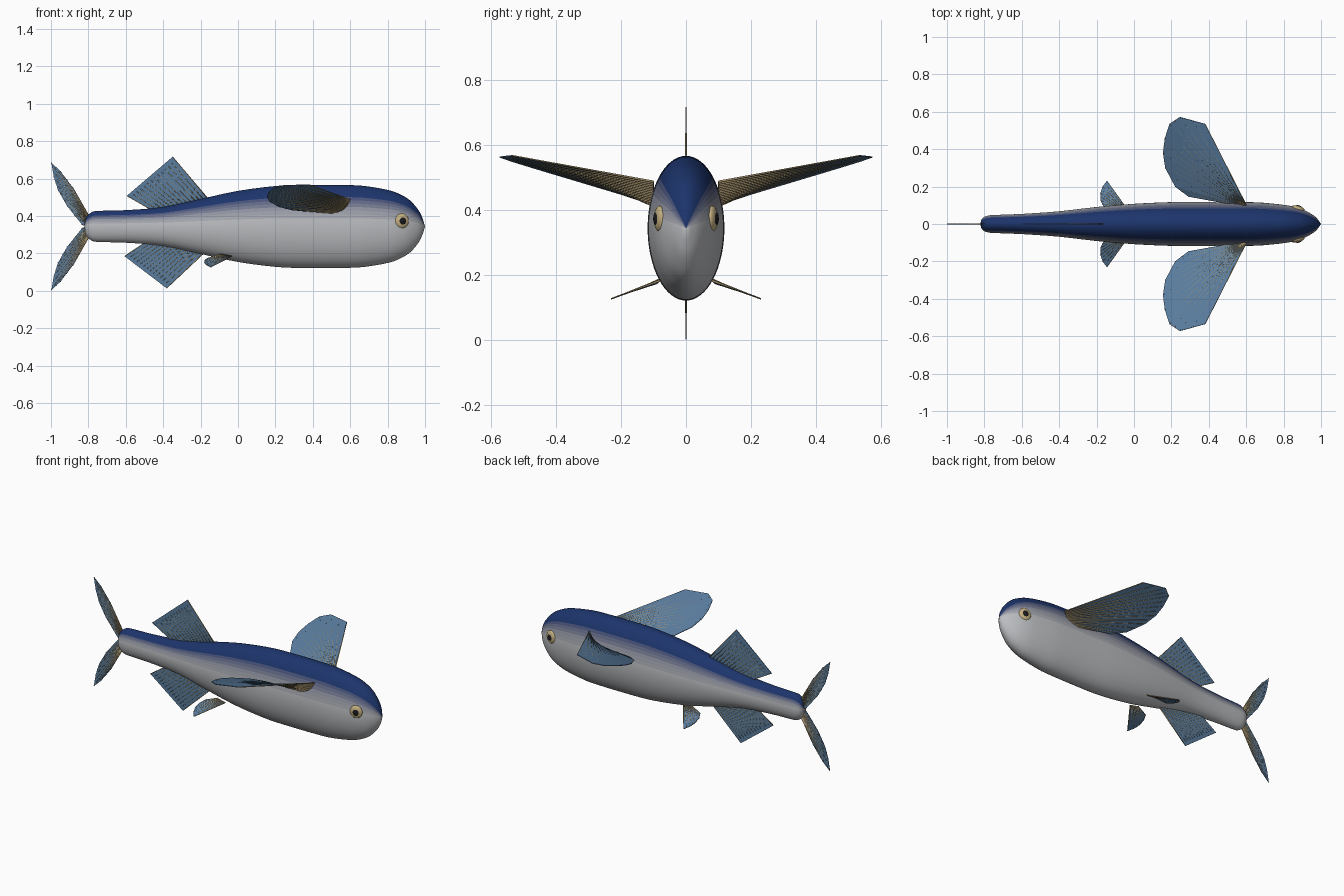
import bpy, bmesh, math
from mathutils import Vector, Matrix

if "Cube" in bpy.data.objects:
    bpy.data.objects.remove(bpy.data.objects["Cube"])

CZ = 0.344  # height of the body axis


def material(name, rgb):
    m = bpy.data.materials.new(name)
    m.diffuse_color = (*rgb, 1)
    m.use_nodes = True
    m.node_tree.nodes["Principled BSDF"].inputs["Base Color"].default_value = m.diffuse_color
    return m


def add_object(name, bm, mats, smooth=True):
    bmesh.ops.recalc_face_normals(bm, faces=bm.faces)
    me = bpy.data.meshes.new(name)
    for f in bm.faces:
        f.smooth = smooth
    bm.to_mesh(me)
    bm.free()
    for m in mats:
        me.materials.append(m)
    ob = bpy.data.objects.new(name, me)
    bpy.context.collection.objects.link(ob)
    return ob


def lerp(a, b, t):
    return a + (b - a) * t


def catmull(p, q, r, s, t):
    return 0.5 * (2 * q + (r - p) * t + (2 * p - 5 * q + 4 * r - s) * t * t
                  + (3 * q - p - 3 * r + s) * t ** 3)


membrane_mat = material("fin_blue", (0.10, 0.20, 0.34))
ray_mat = material("ray_tan", (0.38, 0.29, 0.15))
iris_mat = material("iris_gold", (0.55, 0.43, 0.22))
pupil_mat = material("pupil_black", (0.01, 0.01, 0.012))

# Body: elliptical rings along x, (x, half height, half width)
stations = [Vector(s) for s in (
    (-0.818, 0.03, 0.018), (-0.808, 0.055, 0.034), (-0.785, 0.074, 0.044),
    (-0.75, 0.083, 0.048), (-0.60, 0.087, 0.054), (-0.40, 0.104, 0.068),
    (-0.20, 0.147, 0.091), (0.0, 0.190, 0.108), (0.2, 0.216, 0.117),
    (0.35, 0.222, 0.118), (0.6, 0.221, 0.117), (0.7, 0.213, 0.113),
    (0.81, 0.193, 0.101), (0.87, 0.170, 0.089), (0.92, 0.139, 0.070),
    (0.968, 0.083, 0.040), (0.99, 0.034, 0.015))]
SEG, BANDS = 64, 10
navy, grey = Vector((0.012, 0.035, 0.15)), Vector((0.50, 0.51, 0.53))
body_mats = [material(f"skin_{i}", lerp(grey, navy, i / (BANDS - 1))) for i in range(BANDS)]

profile = []
for i in range(len(stations) - 1):
    p, s = stations[max(i - 1, 0)], stations[min(i + 2, len(stations) - 1)]
    for k in range(3):
        profile.append(catmull(p, stations[i], stations[i + 1], s, k / 3))
profile.append(stations[-1])

bm = bmesh.new()
rings = []
for x, h, w in profile:
    rings.append([bm.verts.new((x, w * math.cos(a), CZ + h * math.sin(a)))
                  for a in (2 * math.pi * j / SEG for j in range(SEG))])


def paint(face, j):
    up = math.sin(2 * math.pi * (j + 0.5) / SEG)
    t = min(max((up - 0.12) / 0.62, 0), 1)
    face.material_index = round(t * (BANDS - 1))


for a, b in zip(rings, rings[1:]):
    for j in range(SEG):
        k = (j + 1) % SEG
        paint(bm.faces.new((a[j], a[k], b[k], b[j])), j)
for ring, x in ((rings[0], -0.821), (rings[-1], 1.0)):
    tip = bm.verts.new((x, 0, CZ))
    for j in range(SEG):
        paint(bm.faces.new((ring[j], ring[(j + 1) % SEG], tip)), j)
add_object("body", bm, body_mats)


# Fins: thin membrane fanned from a base line to an outer edge, with slim rays
def fin(name, base, edge, sub, side=1, flip_z=False):
    def place(p):
        p = Vector(p)
        return Vector((p.x, p.y * side, 2 * CZ - p.z if flip_z else p.z))
    edge = [place(p) for p in edge]
    b0, b1 = place(base[0]), place(base[1])
    tips = [lerp(a, b, k / sub) for a, b in zip(edge, edge[1:]) for k in range(sub)]
    tips.append(edge[-1])
    n = len(tips) - 1
    roots = [lerp(b0, b1, i / n) for i in range(n + 1)]

    bm = bmesh.new()
    vr = [bm.verts.new(p) for p in roots]
    vt = [bm.verts.new(p) for p in tips]
    for i in range(n):
        bm.faces.new((vr[i], vr[i + 1], vt[i + 1], vt[i]))
    ob = add_object(name + "_membrane", bm, [membrane_mat], smooth=False)
    mod = ob.modifiers.new("thickness", "SOLIDIFY")
    mod.thickness, mod.offset = 0.004, 0

    bm = bmesh.new()
    for r, t in zip(roots, tips):
        d = t - r
        mat = Matrix.Translation((r + t) / 2) @ d.to_track_quat("Z", "Y").to_matrix().to_4x4()
        bmesh.ops.create_cone(bm, cap_ends=True, segments=6, radius1=0.0035,
                              radius2=0.0022, depth=d.length, matrix=mat)
    add_object(name + "_rays", bm, [ray_mat])


for side, label in ((1, "left"), (-1, "right")):
    # Wing-like pectoral fins
    fin("pectoral_fin_" + label, ((0.60, 0.10, 0.487), (0.56, 0.10, 0.412)),
        ((0.38, 0.535, 0.567), (0.245, 0.572, 0.563), (0.19, 0.535, 0.55),
         (0.165, 0.46, 0.527), (0.155, 0.38, 0.503), (0.167, 0.30, 0.479),
         (0.22, 0.20, 0.449), (0.29, 0.148, 0.432)), 2, side)
    # Small pelvic fins
    fin("pelvic_fin_" + label, ((-0.035, 0.075, 0.185), (-0.09, 0.070, 0.195)),
        ((-0.145, 0.23, 0.127), (-0.168, 0.20, 0.138), (-0.180, 0.165, 0.150),
         (-0.178, 0.125, 0.163), (-0.162, 0.09, 0.174)), 2, side)

    # Eyes: flattened gold ball with a dark pupil
    turn = Matrix.Rotation(-side * 0.25, 4, "Z")
    for part, x, y, size, mat in (
            ("eye", 0.876, 0.081, (0.038, 0.016, 0.040), iris_mat),
            ("pupil", 0.880, 0.090, (0.020, 0.010, 0.021), pupil_mat)):
        bm = bmesh.new()
        bmesh.ops.create_uvsphere(bm, u_segments=24, v_segments=16, radius=1,
                                  matrix=Matrix.Translation((x, side * y, 0.373)) @ turn
                                  @ Matrix.Diagonal((*size, 1)))
        add_object(f"{part}_{label}", bm, [mat])

# Dorsal and anal fins
fin("dorsal_fin", ((-0.16, 0, 0.49), (-0.42, 0, 0.41)),
    ((-0.35, 0, 0.716), (-0.594, 0, 0.508)), 13)
fin("anal_fin", ((-0.175, 0, 0.21), (-0.44, 0, 0.295)),
    ((-0.382, 0, 0.014), (-0.606, 0, 0.184)), 13)

# Forked tail
for label, flip in (("upper", False), ("lower", True)):
    fin("tail_fin_" + label, ((-0.79, 0, 0.385), (-0.80, 0, CZ)),
        ((-0.885, 0, 0.555), (-0.95, 0, 0.640), (-0.998, 0, 0.685),
         (-0.985, 0, 0.61), (-0.963, 0, 0.54), (-0.915, 0, 0.455),
         (-0.835, 0, 0.355)), 2, 1, flip)
